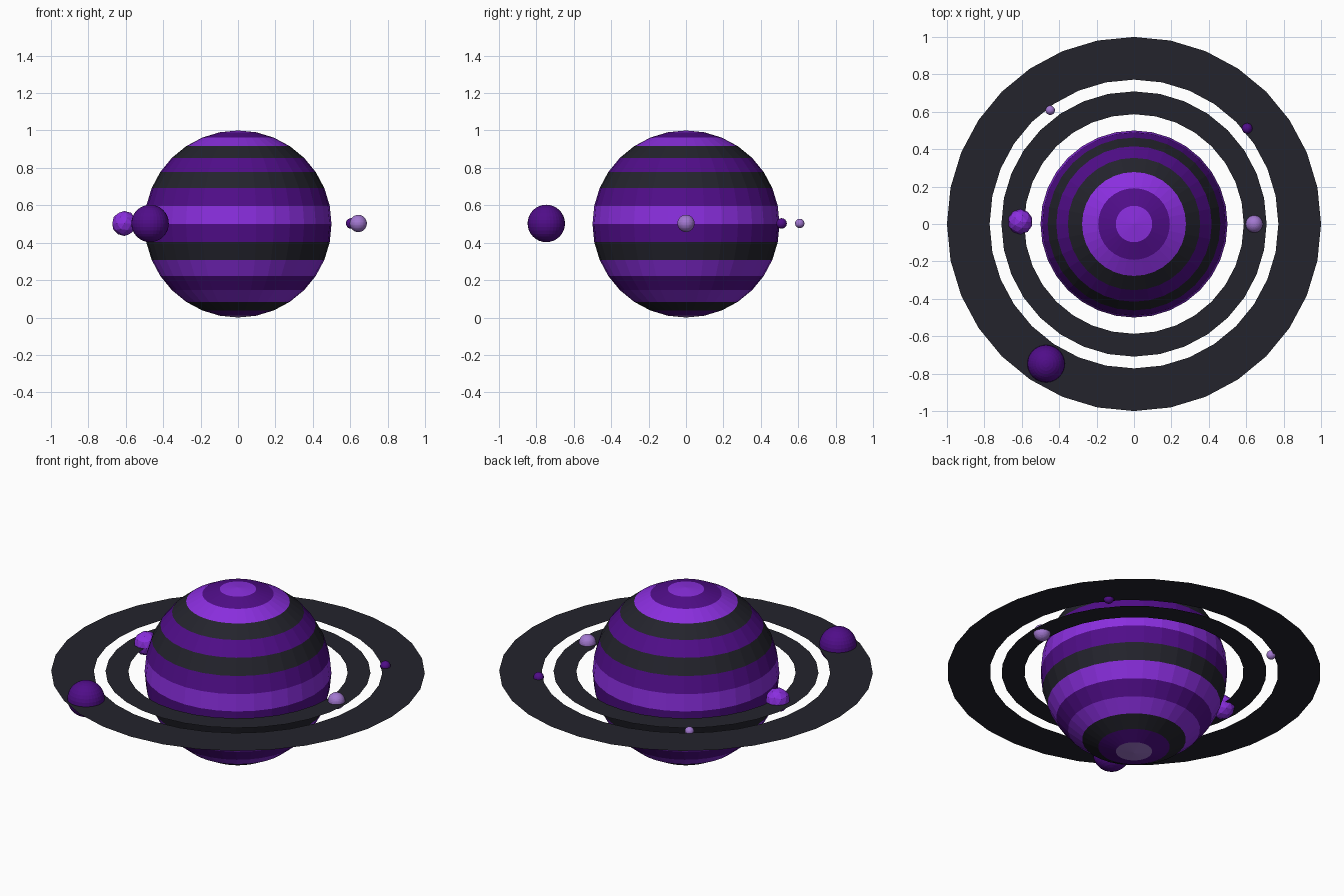
import bpy, bmesh, math
from mathutils import Matrix

if "Cube" in bpy.data.objects:
    bpy.data.objects.remove(bpy.data.objects["Cube"])


def material(name, rgb):
    def lin(c):
        c /= 255
        return c / 12.92 if c <= 0.04045 else ((c + 0.055) / 1.055) ** 2.4
    m = bpy.data.materials.new(name)
    m.diffuse_color = (*[lin(c) for c in rgb], 1)
    m.use_nodes = True
    m.node_tree.nodes["Principled BSDF"].inputs["Base Color"].default_value = m.diffuse_color
    return m


BRIGHT = material("bright_violet", (138, 46, 222))
DARK = material("deep_purple", (80, 13, 137))
BLACK = material("charcoal", (35, 35, 44))
PALE = material("pale_lilac", (162, 120, 208))


def finish(name, bm, mats, loc):
    me = bpy.data.meshes.new(name)
    bm.to_mesh(me)
    bm.free()
    for m in mats:
        me.materials.append(m)
    ob = bpy.data.objects.new(name, me)
    ob.location = loc
    bpy.context.collection.objects.link(ob)
    return ob


# planet: 16 latitude bands, coloured by height from the top
bands = "BDBKDKDBDKBDBKDP"
mats = [BRIGHT, DARK, BLACK, PALE]
bm = bmesh.new()
bmesh.ops.create_uvsphere(bm, u_segments=32, v_segments=16, radius=0.5)
for f in bm.faces:
    zs = [v.co.z for v in f.verts]
    mid = (max(zs) + min(zs)) / 2
    band = int(math.acos(max(-1, min(1, mid / 0.5))) / math.pi * 16)
    f.material_index = "BDKP".index(bands[band])
finish("planet", bm, mats, (0, 0, 0.5))


# flat rings around the equator
def ring(name, r_in, r_out, n=32):
    bm = bmesh.new()
    loops = [[bm.verts.new((r * math.cos(2 * math.pi * i / n),
                            r * math.sin(2 * math.pi * i / n), 0))
              for i in range(n)] for r in (r_in, r_out)]
    a, b = loops
    for i in range(n):
        j = (i + 1) % n
        bm.faces.new((a[i], b[i], b[j], a[j]))
    finish(name, bm, [BLACK], (0, 0, 0.5))


ring("inner_ring", 0.587, 0.709)
ring("outer_ring", 0.772, 1.0)


# moons riding on the ring plane
def moon(name, mat, x, y, r, ico=False):
    bm = bmesh.new()
    if ico:
        bmesh.ops.create_icosphere(bm, subdivisions=2, radius=r)
    else:
        bmesh.ops.create_uvsphere(bm, u_segments=32, v_segments=16, radius=r)
    finish(name, bm, [mat], (x, y, 0.503))


moon("large_moon", DARK, -0.47, -0.747, 0.1)
moon("violet_moon", BRIGHT, -0.608, 0.012, 0.067, True)
moon("lilac_moon", PALE, 0.643, 0.0, 0.046)
moon("small_purple_moon", DARK, 0.605, 0.511, 0.028)
moon("small_lilac_moon", PALE, -0.448, 0.608, 0.025)
